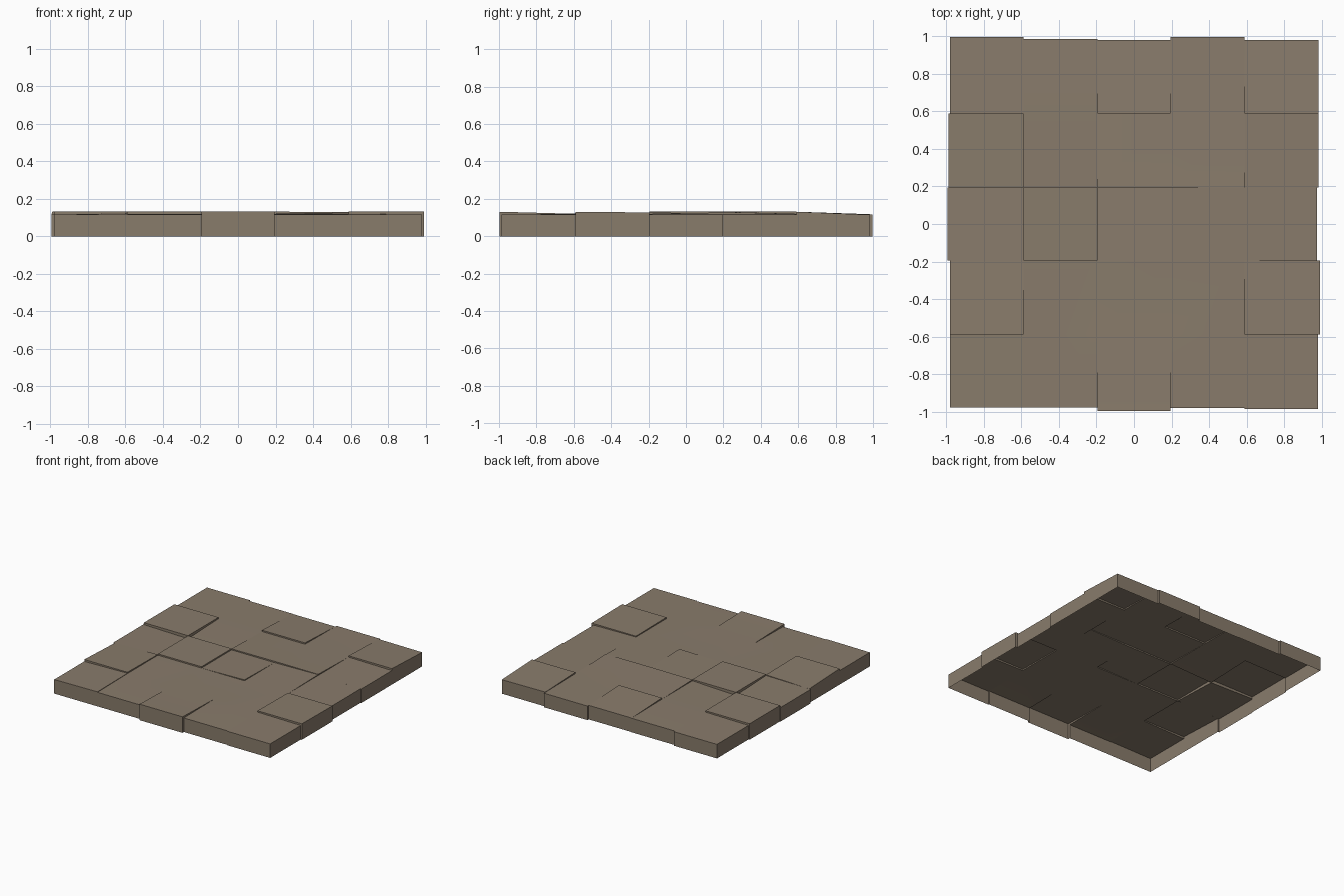
import bpy, bmesh

if "Cube" in bpy.data.objects:
    bpy.data.objects.remove(bpy.data.objects["Cube"])

# Stone floor panel: 5 x 5 slabs with small uneven steps, open underneath
LINES = [-0.98, -0.59, -0.195, 0.195, 0.59, 0.98]
N = 5
LOW, MID, HIGH = 0.115, 0.12, 0.131

# Outer line of the edge slabs (some stick out a little)
NORTH = [0.998, 0.985, 0.982, 0.998, 0.982]
SOUTH = [-0.979, -0.979, -0.998, -0.980, -0.986]
WEST = [-0.982, -0.982, -0.995, -0.990, -0.980]
EAST = [0.982, 0.992, 0.975, 0.984, 0.984]

# Raised corners per slab (column, row): SW, SE, NE, NW (None = shared level)
_ = None
H = HIGH
RAISED = {
    (0, 0): (_, 0.119, 0.123, _), (2, 0): (H, H, _, _),
    (0, 1): (H, H, 0.126, _), (4, 1): (H, H, 0.127, 0.127),
    (1, 2): (H, H, H, H), (2, 2): (_, 0.128, _, _), (3, 2): (_, _, 0.127, _),
    (0, 3): (H, H, H, H), (2, 3): (0.129, H, _, _), (3, 3): (H, 0.13, _, _),
    (2, 4): (H, H, _, _), (4, 4): (H, H, _, 0.118),
}


def level(i, j):
    """Shared height at a grid crossing."""
    if (i, j) == (1, 3):
        return 0.106
    return LOW if i in (0, N) or j in (0, N) else MID


def slab(c, r):
    x0 = WEST[r] if c == 0 else LINES[c]
    x1 = EAST[r] if c == N - 1 else LINES[c + 1]
    y0 = SOUTH[c] if r == 0 else LINES[r]
    y1 = NORTH[c] if r == N - 1 else LINES[r + 1]
    up = RAISED.get((c, r), (_,) * 4)
    spots = [(x0, y0, c, r), (x1, y0, c + 1, r), (x1, y1, c + 1, r + 1), (x0, y1, c, r + 1)]
    return [(x, y, level(i, j) if u is None else u) for (x, y, i, j), u in zip(spots, up)]


bm = bmesh.new()


def face(*pts):
    unique = []
    for p in pts:
        if p not in unique:
            unique.append(p)
    if len(unique) > 2:
        bm.faces.new([bm.verts.new(p) for p in unique])


def ground(p):
    return (p[0], p[1], 0.0)


def wall(a, b):
    """Outer wall from edge a-b down to the ground."""
    if a[:2] != b[:2]:
        face(a, ground(a), ground(b), b)


slabs = {(c, r): slab(c, r) for c in range(N) for r in range(N)}
for (c, r), (sw, se, ne, nw) in slabs.items():
    face(sw, se, ne, nw)
    # steps to the neighbouring slabs
    if c < N - 1:
        o = slabs[(c + 1, r)]
        face(se, ne, o[3], o[0])
    if r < N - 1:
        o = slabs[(c, r + 1)]
        face(ne, nw, o[0], o[1])
    # outer walls and the short returns between them
    if r == 0:
        wall(sw, se)
        if c < N - 1:
            wall(se, slabs[(c + 1, r)][0])
    if r == N - 1:
        wall(ne, nw)
        if c < N - 1:
            wall(slabs[(c + 1, r)][3], ne)
    if c == 0:
        wall(nw, sw)
        if r < N - 1:
            wall(slabs[(c, r + 1)][0], nw)
    if c == N - 1:
        wall(se, ne)
        if r < N - 1:
            wall(ne, slabs[(c, r + 1)][1])

bmesh.ops.remove_doubles(bm, verts=bm.verts, dist=0.0002)
bmesh.ops.recalc_face_normals(bm, faces=bm.faces)
# keep the slab tops facing up
if sum(f.normal.z * f.calc_area() for f in bm.faces) < 0:
    bmesh.ops.reverse_faces(bm, faces=bm.faces)

mesh = bpy.data.meshes.new("stone_floor_panel")
bm.to_mesh(mesh)
bm.free()
stone = bpy.data.materials.new("brown stone")
stone.diffuse_color = (0.25, 0.2, 0.148, 1)
stone.use_nodes = True
stone.node_tree.nodes["Principled BSDF"].inputs["Base Color"].default_value = stone.diffuse_color
mesh.materials.append(stone)
panel = bpy.data.objects.new("stone_floor_panel", mesh)
bpy.context.collection.objects.link(panel)
bpy.context.view_layer.objects.active = panel
panel.select_set(True)
bpy.ops.object.shade_smooth_by_angle(angle=0.6)
